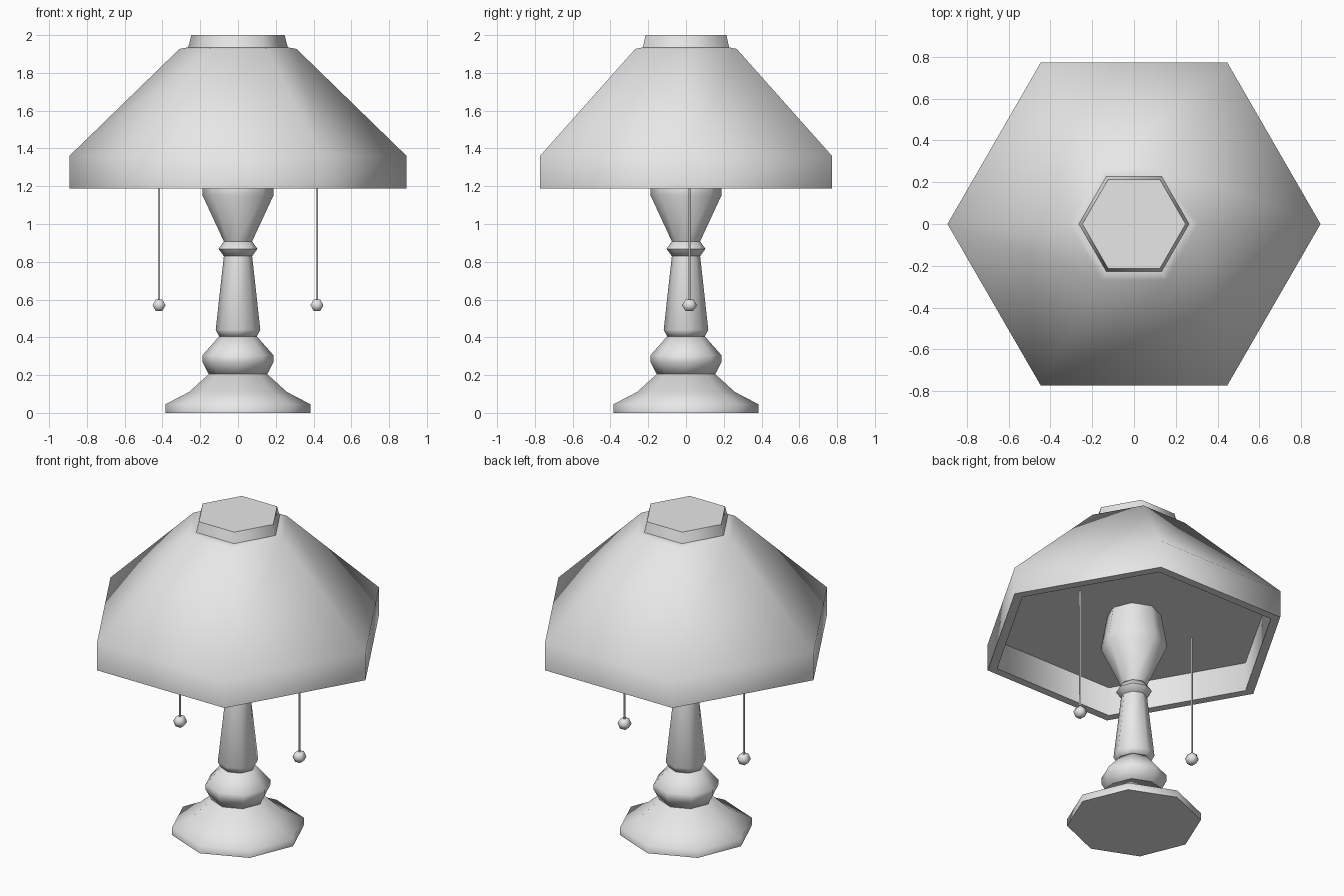
import bpy, bmesh, math
from mathutils import Matrix

cube = bpy.data.objects.get("Cube")
if cube:
    bpy.data.objects.remove(cube, do_unlink=True)

grey = bpy.data.materials.new("plain_grey")
grey.use_nodes = True
GREY = (0.8, 0.8, 0.8, 1)
grey.diffuse_color = GREY
grey.node_tree.nodes["Principled BSDF"].inputs["Base Color"].default_value = GREY


def finish(name, bm, angle):
    """Turn a bmesh into a smooth-shaded object that keeps its sharp edges."""
    bmesh.ops.recalc_face_normals(bm, faces=bm.faces)
    mesh = bpy.data.meshes.new(name)
    bm.to_mesh(mesh)
    bm.free()
    mesh.materials.append(grey)
    obj = bpy.data.objects.new(name, mesh)
    bpy.context.collection.objects.link(obj)
    bpy.ops.object.select_all(action='DESELECT')
    obj.select_set(True)
    bpy.context.view_layer.objects.active = obj
    bpy.ops.object.shade_smooth_by_angle(angle=math.radians(angle))
    return obj


def lathe(name, profile, sides, angle=66):
    """Sweep (radius, height) points around z and cap both ends."""
    bm = bmesh.new()
    rings = []
    for r, z in profile:
        turns = [2 * math.pi * i / sides for i in range(sides)]
        rings.append([bm.verts.new((r * math.cos(t), r * math.sin(t), z)) for t in turns])
    for low, high in zip(rings, rings[1:]):
        for i in range(sides):
            j = (i + 1) % sides
            bm.faces.new((low[i], low[j], high[j], high[i]))
    bm.faces.new(rings[0])
    bm.faces.new(rings[-1])
    return finish(name, bm, angle)


# Eight-sided turned stand, from foot to lamp socket
lathe("foot", [(.385, 0), (.385, .045), (.26, .11), (.155, .205)], 8)
lathe("lower_knob", [(.155, .205), (.188, .27), (.188, .305), (.1, .405)], 8)
lathe("stem", [(.1, .405), (.118, .44), (.075, .83)], 8)
lathe("collar", [(.075, .83), (.103, .868), (.075, .908)], 8)
lathe("socket", [(.075, .908), (.187, 1.15), (.187, 1.19), (.155, 1.37)], 8)

# Six-sided shade, recessed underneath, with a small cap on top
lathe("shade", [(.835, 1.37), (.835, 1.187), (.893, 1.187), (.893, 1.36),
                (.31, 1.927), (.265, 1.935)], 6)
lathe("shade_cap", [(.265, 1.93), (.247, 2.0)], 6)

# Pull cords with faceted beads, one on each side
for side, x in (("left", .418), ("right", -.418)):
    bm = bmesh.new()
    bmesh.ops.create_cone(bm, cap_ends=True, segments=6, radius1=.006, radius2=.006,
                          depth=.8, matrix=Matrix.Translation((x, .018, .97)))
    finish(side + "_pull_cord", bm, 66)
    bm = bmesh.new()
    spin = Matrix.Rotation(math.pi / 2, 4, 'X') @ Matrix.Rotation(math.pi / 6, 4, 'Z')
    bmesh.ops.create_uvsphere(bm, u_segments=6, v_segments=3, radius=.04,
                              matrix=Matrix.Translation((x, .018, .57)) @ spin)
    finish(side + "_pull_bead", bm, 66)
